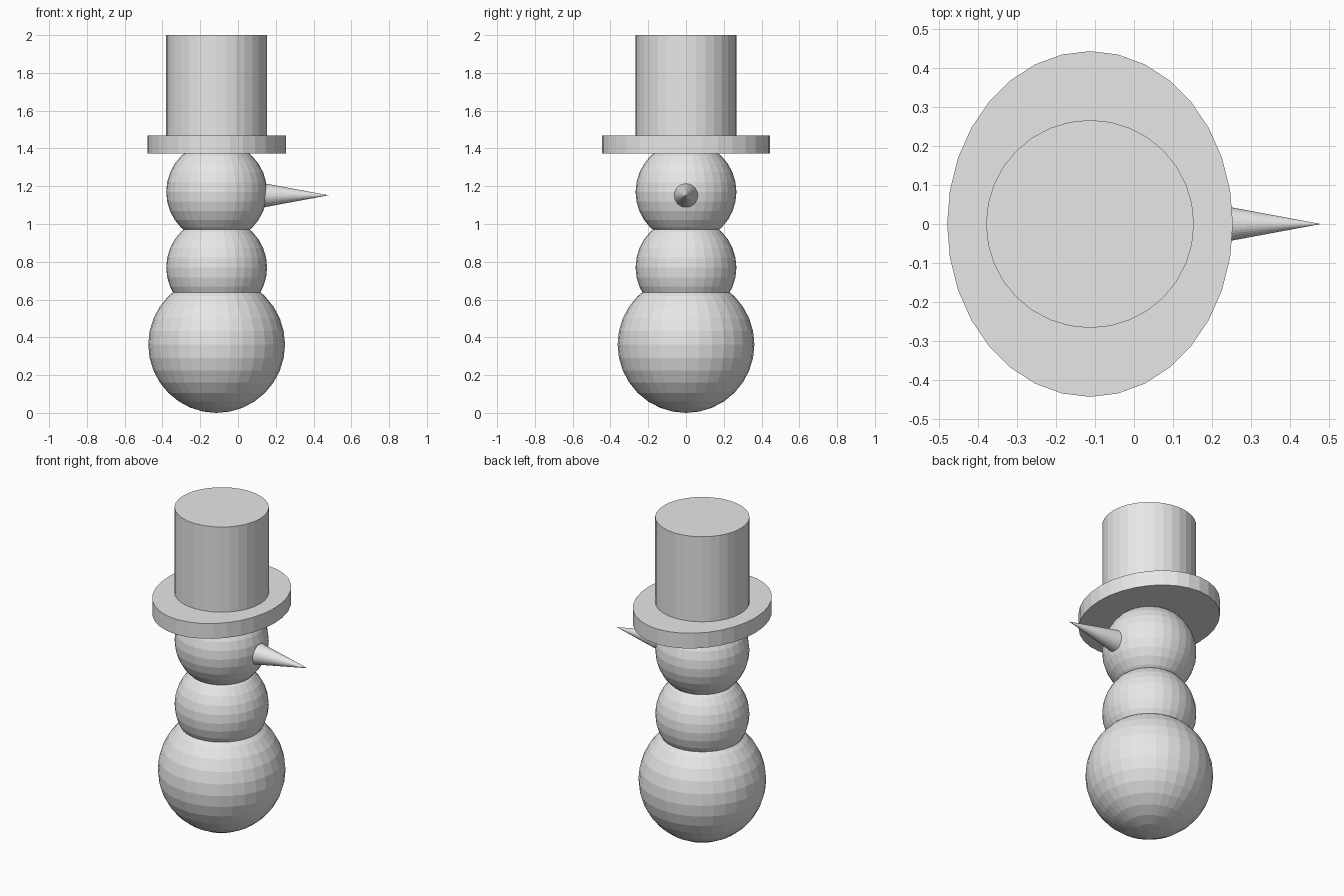
import bpy
import math

if "Cube" in bpy.data.objects:
    bpy.data.objects.remove(bpy.data.objects["Cube"])

CX = -0.113  # body axis; the nose reaches out along +x

grey = bpy.data.materials.new("light_grey")
grey.diffuse_color = (0.8, 0.8, 0.8, 1.0)
grey.use_nodes = True
grey.node_tree.nodes["Principled BSDF"].inputs["Base Color"].default_value = grey.diffuse_color


def finish(name):
    ob = bpy.context.object
    ob.name = name
    ob.data.materials.append(grey)
    return ob


def ball(name, z, r):
    bpy.ops.mesh.primitive_uv_sphere_add(segments=32, ring_count=16, radius=r, location=(CX, 0, z))
    return finish(name)


def drum(name, z0, z1, rx, ry):
    bpy.ops.mesh.primitive_cylinder_add(vertices=32, radius=1, depth=1, location=(CX, 0, (z0 + z1) / 2))
    ob = finish(name)
    ob.scale = (rx, ry, z1 - z0)
    return ob


# Stacked snowballs
ball("lower_ball", 0.362, 0.362)
ball("middle_ball", 0.77, 0.267)
ball("head", 1.17, 0.267)

# Top hat with oval brim
drum("hat_brim", 1.373, 1.468, 0.367, 0.444)
drum("hat_crown", 1.46, 2.0, 0.267, 0.267)

# Pointed nose, base sunk into the head
base_x, tip_x = 0.12, 0.48
bpy.ops.mesh.primitive_cone_add(vertices=32, radius1=0.067, radius2=0, depth=tip_x - base_x,
                                location=((base_x + tip_x) / 2, 0, 1.152),
                                rotation=(0, math.pi / 2, 0))
finish("nose")
